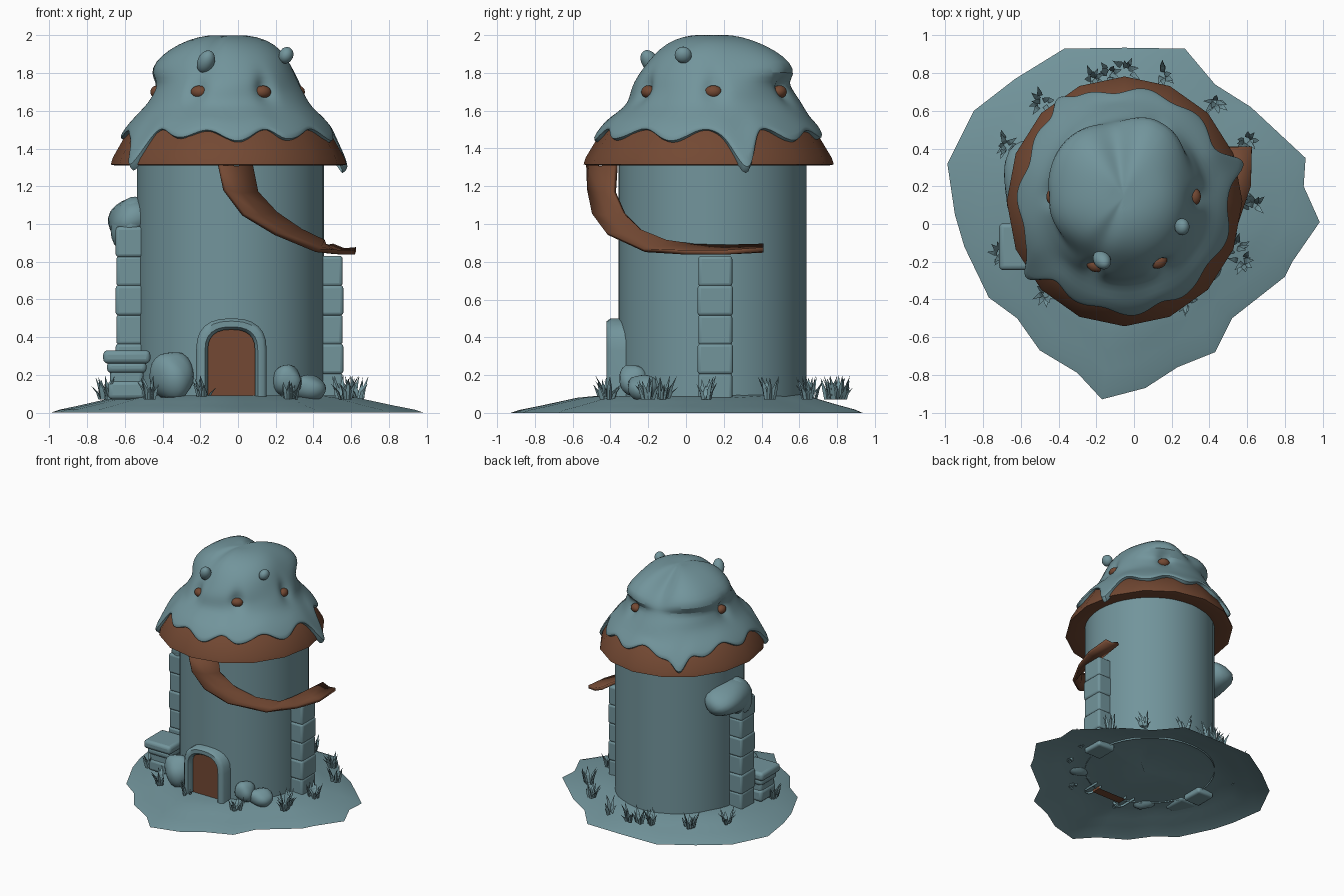
import bpy, bmesh, math, random
from mathutils import Vector, Matrix

if "Cube" in bpy.data.objects:
    bpy.data.objects.remove(bpy.data.objects["Cube"])
random.seed(4)


def material(name, rgb):
    m = bpy.data.materials.new(name)
    m.diffuse_color = (*rgb, 1)
    m.use_nodes = True
    m.node_tree.nodes["Principled BSDF"].inputs["Base Color"].default_value = m.diffuse_color
    return m


TEAL = material("dusty teal", (0.168, 0.298, 0.33))
BROWN = material("warm brown", (0.172, 0.066, 0.033))


def add(name, verts, faces, mat, angle=40):
    me = bpy.data.meshes.new(name)
    me.from_pydata([tuple(v) for v in verts], [], faces)
    bm = bmesh.new()
    bm.from_mesh(me)
    bmesh.ops.remove_doubles(bm, verts=bm.verts, dist=1e-5)
    bmesh.ops.recalc_face_normals(bm, faces=bm.faces)
    bm.to_mesh(me)
    bm.free()
    ob = bpy.data.objects.new(name, me)
    bpy.context.collection.objects.link(ob)
    me.materials.append(mat)
    bpy.ops.object.select_all(action='DESELECT')
    ob.select_set(True)
    bpy.context.view_layer.objects.active = ob
    if angle:
        bpy.ops.object.shade_smooth_by_angle(angle=math.radians(angle))
    return ob


def skin(rows, closed=True):
    """Quads between rows of equal length."""
    n = len(rows[0])
    verts = [v for r in rows for v in r]
    faces = []
    for i in range(len(rows) - 1):
        for j in range(n if closed else n - 1):
            k = (j + 1) % n
            faces.append((i * n + j, i * n + k, (i + 1) * n + k, (i + 1) * n + j))
    return verts, faces


def lathe(name, profile, cx, cy, segs, mat, angle=40, ys=1.0):
    rows = [[(cx + r * math.cos(2 * math.pi * j / segs), cy + ys * r * math.sin(2 * math.pi * j / segs), z)
             for j in range(segs)] for r, z in profile]
    return add(name, *skin(rows), mat, angle)


def blob(name, loc, size, mat, rot=(0, 0, 0), rough=0.0):
    bm = bmesh.new()
    bmesh.ops.create_icosphere(bm, subdivisions=3, radius=1)
    for v in bm.verts:
        c = v.co
        c *= 1 + rough * math.sin(3 * c.x + loc[0] * 9) * math.cos(3 * c.y + 2 * c.z)
    verts = [v.co.copy() for v in bm.verts]
    faces = [[v.index for v in f.verts] for f in bm.faces]
    bm.free()
    ob = add(name, verts, faces, mat, 60)
    ob.location, ob.scale, ob.rotation_euler = loc, size, rot
    return ob


def block(name, loc, size, mat, bevel):
    x, y, z = (s / 2 for s in size)
    rows = [[(-x, -y, h), (x, -y, h), (x, y, h), (-x, y, h)] for h in (-z, z)]
    v, f = skin(rows)
    ob = add(name, v, f + [(0, 1, 2, 3), (4, 5, 6, 7)], mat, 50)
    ob.location = loc
    m = ob.modifiers.new("round", 'BEVEL')
    m.width, m.segments = bevel, 3
    return ob


# ground mound: an uneven open shell
outline = [(-.37, .93), (-.05, .935), (.27, .93), (.43, .74), (.62, .62), (.91, .35), (.9, .2), (.985, .01),
           (.84, -.2), (.8, -.28), (.52, -.5), (.43, -.68), (.23, -.76), (.06, -.87), (-.17, -.93),
           (-.3, -.79), (-.5, -.67), (-.62, -.5), (-.77, -.39), (-.9, -.12), (-.95, .05), (-.99, .32),
           (-.85, .6), (-.63, .77)]
rows = [[(-.04 + (x + .04) * s, .08 + (y - .08) * s, z * (1.15 if y > .5 and s < 1 else 1)) for x, y in outline]
        for s, z in ((1, 0), (.95, .016), (.85, .036), (.75, .058), (.65, .08), (.55, .09), (.3, .092), (0, .092))]
ground = add("ground_mound", *skin(rows), TEAL, 35)
if ground.data.polygons[-1].normal.z < 0:
    ground.data.flip_normals()

# tower body
lathe("tower", [(.497, .08), (.497, 1.36), (0, 1.36)], -.04, .14, 40, TEAL)

# brown roof skirt with its underside, slightly deeper than wide
lathe("roof_skirt", [(.45, 1.335), (.6, 1.31), (.625, 1.315), (.615, 1.35), (.53, 1.5), (.38, 1.6), (0, 1.64)],
      -.05, .12, 16, BROWN, 35, 1.06)


# icing dome with drips, a bulging crown and a cleft at the back
def near(a, deg, width):
    d = (a - math.radians(deg) + math.pi) % (2 * math.pi) - math.pi
    return math.exp(-(d / math.radians(width)) ** 2)


def cone(z):
    return .53 - (z - 1.5) * (.57 if z < 1.5 else .75)


windows = (0, 62, 180, 246, 300)
profile = [(0, 1.998), (.1, 2.003), (.2, 1.98), (.28, 1.925), (.33, 1.86), (.365, 1.80), (.39, 1.75),
           (.405, 1.71), (.42, 1.67), (.445, 1.62)]
bulge = [0, 0, .02, .055, .08, .065, -.01, -.01, 0, 0]
cleft = [0, .015, .05, .05, .04, .03, 0, 0, 0, 0]
dimple = [0, 0, 0, 0, 0, .005, .03, .045, .025, 0]
SEG = 120
rows = [[] for _ in range(15)]
for j in range(SEG):
    a = 2 * math.pi * j / SEG
    ca, sa = math.cos(a), 1.06 * math.sin(a)
    low = 1.465 + .03 * math.cos(11 * a + .6) + .012 * math.sin(5 * a)
    for deg, drop in ((217, .19), (17, .2), (125, .15), (300, .03)):
        low -= drop * near(a, deg, 6)
    lobe = near(a, 60, 30) + near(a, 140, 38) + .4 * near(a, 195, 25)
    hole = sum(near(a, d, 7) for d in windows)
    for i, (r, z) in enumerate(profile):
        rr = r + bulge[i] * min(lobe, 1) - .5 * cleft[i] * near(a, 98, 14) - dimple[i] * hole
        if i > 1:
            rr += .007 * math.sin(3 * a + i)
        zz = z - cleft[i] * (near(a, 98, 20) + .5 * near(a, 245, 14))
        rows[i].append((-.055 + rr * ca, .145 + rr * sa, zz))
    for k, t in enumerate((.2, .45, .7, .92, 1)):
        z = 1.59 + (low - 1.59) * t
        r = cone(z) + (.02, .024, .026, .024, -.03)[k]
        rows[10 + k].append((-.05 + r * ca, .125 + r * sa, z))
dome = add("icing_dome", *skin(rows), TEAL, 60)
dome.modifiers.new("soft", 'SUBSURF').levels = 1

# small brown roof windows sitting in the dimples
for deg in windows:
    a = math.radians(deg)
    blob("roof_window", (-.055 + .375 * math.cos(a), .145 + .398 * math.sin(a), 1.7), (.035, .045, .034), BROWN,
         (0, 0, a))

# small knobs on the dome
blob("dome_knob", (-.17, -.19, 1.86), (.045, .045, .068), TEAL, (.5, .4, 0))
blob("dome_knob", (.255, -.015, 1.895), (.038, .045, .045), TEAL, (0, .4, 0))

# curling brown ribbon from the eaves round to the right
outer = [(-.1, -.52, 1.32), (-.07, -.515, 1.18), (.03, -.49, 1.05), (.2, -.42, .95), (.42, -.22, .86),
         (.55, 0, .85), (.62, .2, .85), (.625, .41, .865)]
inner = [(.07, -.37, 1.32), (.1, -.38, 1.17), (.2, -.33, 1.06), (.33, -.24, .97), (.45, -.1, .91),
         (.46, .05, .885), (.475, .2, .88), (.5, .41, .885)]
mid = [(Vector(p) + Vector(q)) / 2 - Vector((0, 0, .015)) for p, q in zip(outer, inner)]
ribbon = add("curling_ribbon", *skin([outer, mid, inner], False), BROWN, 60)
m = ribbon.modifiers.new("thickness", 'SOLIDIFY')
m.thickness, m.offset = .024, 0

# stacked stone pillars on both sides
for i in range(6):
    w = .008 * (i % 2)
    z = .13 + .155 * i
    if i < 5:
        block("right_pillar_stone", (.475, .155, z), (.16 + w, .18 + w, .163), TEAL, .018)
    block("left_pillar_stone", (-.57, .09, z), (.15 + w, .18 + w, .163), TEAL, .018)
blob("left_pillar_cap", (-.55, .22, 1.02), (.15, .24, .12), TEAL, (0, -.35, 0), .08)
blob("left_pillar_shoulder", (-.57, .12, 1.0), (.1, .12, .15), TEAL, (0, .3, 0))

# square pot at the front left
for z, w, h in ((.12, .2, .1), (.19, .18, .1), (.24, .21, .06), (.295, .25, .07)):
    block("pot_tier", (-.59, -.12, z), (w, w, h), TEAL, .024)


# arched doorway
def arch(w, spring, top, y):
    pts = [(-w, .07), (-w, spring)]
    for k in range(1, 12):
        a = math.pi * (1 - k / 12)
        pts.append((w * math.copysign(abs(math.cos(a)) ** .8, math.cos(a)),
                    spring + (top - spring) * math.sin(a) ** .8))
    pts += [(w, spring), (w, .07)]
    return [(-.035 + x, y, z) for x, z in pts]


frame = [arch(.125, .33, .44, -.28), arch(.125, .33, .44, -.4), arch(.14, .33, .455, -.42),
         arch(.17, .33, .485, -.42), arch(.187, .33, .5, -.4), arch(.187, .33, .5, -.26)]
add("door_frame", *skin(frame, False), TEAL, 50)
rows = [arch(.13, .33, .445, -.3), arch(.13, .33, .445, -.375)]
v, f = skin(rows)
n = len(rows[0])
add("door", v, f + [tuple(range(n, 2 * n))], BROWN, 40)

# rocks by the door
for x, y, z, sx, sy, sz in ((-.35, -.3, .19, .12, .1, .13), (.26, -.28, .17, .08, .08, .085),
                            (.37, -.23, .13, .1, .08, .07)):
    blob("rock", (x, y, z), (sx, sy, sz), TEAL, (0, 0, x), .1)

# grass tufts: clusters of bent pointed blades
tufts = [(-.22, .77), (-.13, .8), (-.04, .82), (.15, .79), (.43, .65), (.6, .44), (.64, .1), (.58, -.2),
         (-.47, -.36), (-.68, .42), (-.49, .65), (-.7, -.16), (-.18, -.42), (.27, -.41), (.54, -.13)]
verts, faces = [], []
for x, y in tufts:
    for b in range(9):
        a = random.uniform(0, 2 * math.pi)
        d = Vector((math.cos(a), math.sin(a), 0))
        side = Vector((-d.y, d.x, 0)) * .013
        base = Vector((x, y, .07)) + d * random.uniform(.005, .035)
        h = random.uniform(.06, .13)
        k = len(verts)
        verts += [base - side, base + side, base + d * .014]
        midp = base + d * .015 + Vector((0, 0, h * .5))
        verts += [midp - side, midp + side, midp + d * .012,
                  base + d * random.uniform(.03, .06) + Vector((0, 0, h))]
        for i in range(3):
            j = (i + 1) % 3
            faces += [(k + i, k + j, k + 3 + j, k + 3 + i), (k + 3 + i, k + 3 + j, k + 6)]
add("grass_tufts", verts, faces, TEAL, 0)
